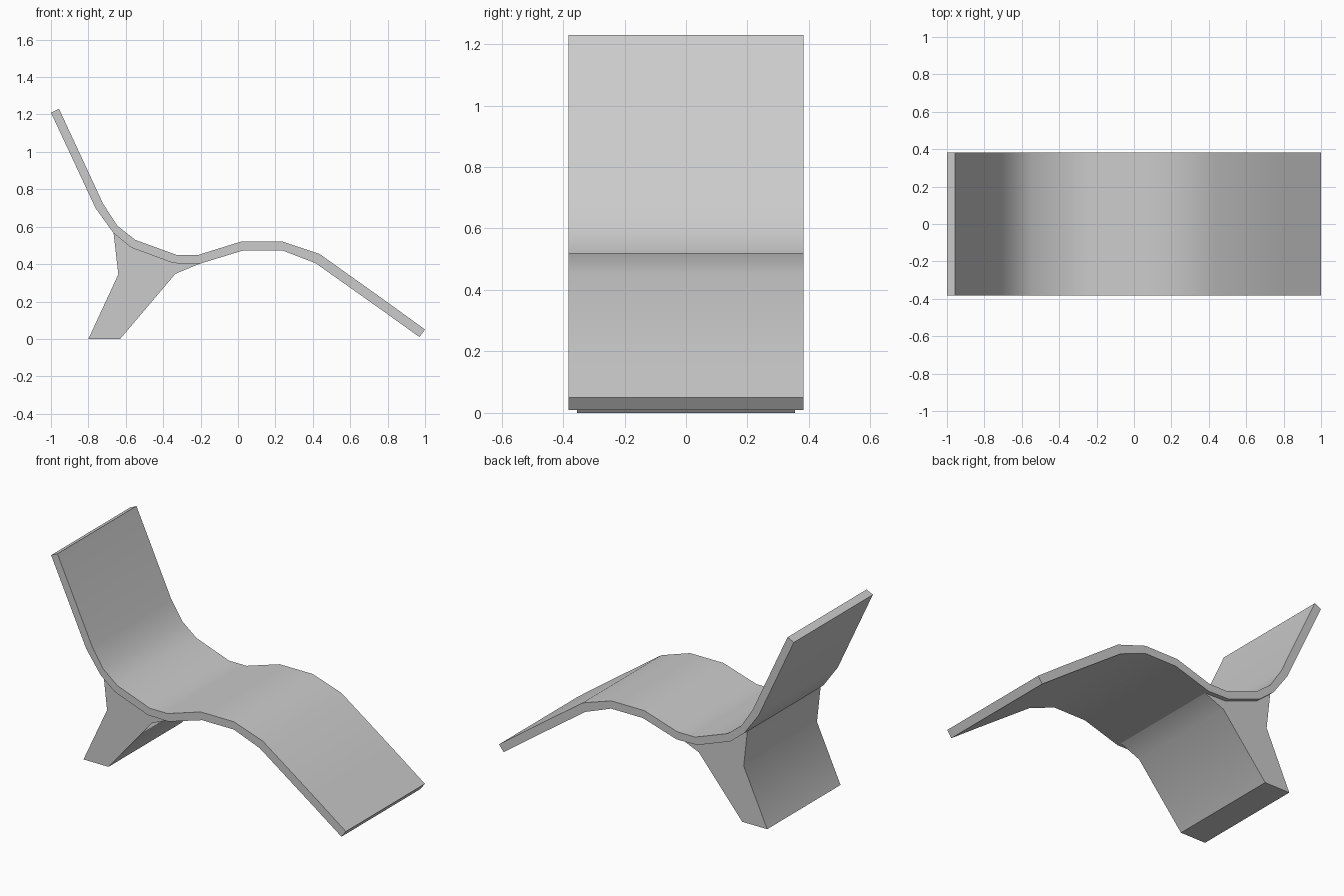
import bpy
import bmesh
import math

cube = bpy.data.objects.get("Cube")
if cube:
    bpy.data.objects.remove(cube, do_unlink=True)

# One plain grey finish
grey = bpy.data.materials.new("light_grey")
grey.use_nodes = True
colour = (0.6, 0.6, 0.6, 1.0)
grey.diffuse_color = colour
grey.node_tree.nodes["Principled BSDF"].inputs["Base Color"].default_value = colour


def extrude_profile(name, top, bottom, half_width):
    """Sweep the side outline (x, z) across y."""
    bm = bmesh.new()
    outline = top + bottom[::-1]
    face = bm.faces.new([bm.verts.new((x, -half_width, z)) for x, z in outline])
    swept = bmesh.ops.extrude_face_region(bm, geom=[face], use_keep_orig=True)
    verts = [v for v in swept["geom"] if isinstance(v, bmesh.types.BMVert)]
    bmesh.ops.translate(bm, vec=(0, 2 * half_width, 0), verts=verts)
    bmesh.ops.recalc_face_normals(bm, faces=bm.faces)
    mesh = bpy.data.meshes.new(name)
    bm.to_mesh(mesh)
    bm.free()
    mesh.materials.append(grey)
    obj = bpy.data.objects.new(name, mesh)
    bpy.context.collection.objects.link(obj)
    bpy.ops.object.select_all(action="DESELECT")
    obj.select_set(True)
    bpy.context.view_layer.objects.active = obj
    bpy.ops.object.shade_smooth_by_angle(angle=math.radians(40))
    return obj


# Curved lounger shell: backrest, seat and leg rest
shell_top = [(-0.957, 1.23), (-0.72, 0.72), (-0.645, 0.605), (-0.55, 0.53),
             (-0.33, 0.45), (-0.21, 0.45), (0.015, 0.52), (0.24, 0.52),
             (0.435, 0.455), (0.80, 0.195), (1.0, 0.05)]
shell_under = [(-1.0, 1.21), (-0.762, 0.70), (-0.665, 0.565), (-0.57, 0.488),
               (-0.345, 0.405), (-0.205, 0.402), (0.025, 0.472), (0.24, 0.472),
               (0.415, 0.405), (0.775, 0.15), (0.97, 0.01)]
extrude_profile("lounger_shell", shell_top, shell_under, 0.383)

# Flared pedestal, its top following the underside of the shell
pedestal_top = shell_under[2:6]
pedestal_under = [(-0.64, 0.345), (-0.80, 0), (-0.63, 0), (-0.335, 0.348)]
extrude_profile("pedestal", pedestal_top, pedestal_under, 0.355)
